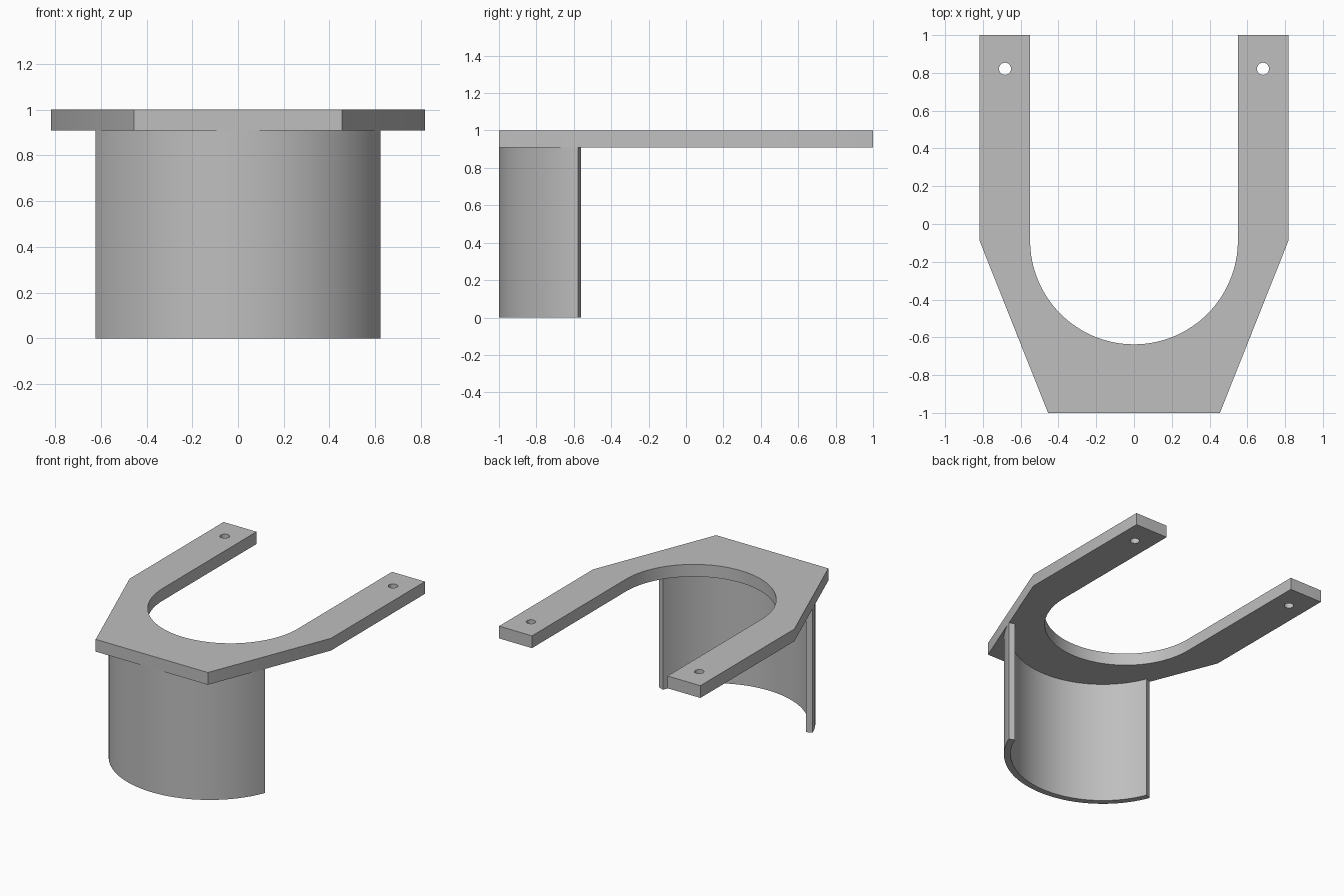
import bpy
import bmesh
from math import sin, cos, pi, radians

cube = bpy.data.objects.get("Cube")
if cube:
    bpy.data.objects.remove(cube, do_unlink=True)

# One plain grey for the whole bracket
GREY = (0.52, 0.52, 0.52, 1)
grey = bpy.data.materials.new("plain grey")
grey.use_nodes = True
grey.diffuse_color = GREY
grey.node_tree.nodes["Principled BSDF"].inputs["Base Color"].default_value = GREY

PLATE_BOTTOM, PLATE_TOP = 0.91, 1.0


def arc(cx, cy, r, start, end, steps):
    """Points along an arc, angles in degrees."""
    angles = [radians(start + (end - start) * i / steps) for i in range(steps + 1)]
    return [(cx + r * cos(a), cy + r * sin(a)) for a in angles]


def extruded(name, outlines, z0, z1):
    """Solid from closed outlines; inner outlines become holes."""
    curve = bpy.data.curves.new(name, "CURVE")
    curve.dimensions = "2D"
    curve.fill_mode = "BOTH"
    curve.extrude = (z1 - z0) / 2
    for points in outlines:
        spline = curve.splines.new("POLY")
        spline.points.add(len(points) - 1)
        for p, (x, y) in zip(spline.points, points):
            p.co = (x, y, 0, 1)
        spline.use_cyclic_u = True
    helper = bpy.data.objects.new(name + " outline", curve)
    bpy.context.collection.objects.link(helper)
    bpy.context.view_layer.update()
    mesh = bpy.data.meshes.new_from_object(
        helper.evaluated_get(bpy.context.evaluated_depsgraph_get()))
    bpy.data.objects.remove(helper, do_unlink=True)

    # Weld the caps to the walls and lift into place
    bm = bmesh.new()
    bm.from_mesh(mesh)
    bmesh.ops.remove_doubles(bm, verts=bm.verts, dist=1e-5)
    bmesh.ops.recalc_face_normals(bm, faces=bm.faces)
    bmesh.ops.translate(bm, verts=bm.verts, vec=(0, 0, (z0 + z1) / 2))
    bm.to_mesh(mesh)
    bm.free()
    mesh.name = name
    mesh.materials.clear()
    mesh.materials.append(grey)
    obj = bpy.data.objects.new(name, mesh)
    bpy.context.collection.objects.link(obj)
    bpy.ops.object.select_all(action="DESELECT")
    obj.select_set(True)
    bpy.context.view_layer.objects.active = obj
    bpy.ops.object.shade_smooth_by_angle(angle=radians(30))
    return obj


# Forked top plate: outer edge, then the rounded throat, with a bolt hole per arm
outer = [(0.55, 1), (0.817, 1), (0.817, -0.09), (0.455, -1),
         (-0.455, -1), (-0.817, -0.09), (-0.817, 1), (-0.55, 1)]
throat = arc(0, -0.087, 0.55, 180, 360, 64)
bolt_holes = [arc(side * 0.683, 0.822, 0.032, 0, 348.75, 31) for side in (-1, 1)]
extruded("fork_plate", [outer + throat] + bolt_holes, PLATE_BOTTOM, PLATE_TOP)

# Curved guard wall hanging below the front of the plate
RADIUS, WALL, END = 0.672, 0.045, 21.9
CENTRE_Y = RADIUS - 1
guard = (arc(0, CENTRE_Y, RADIUS, 180 + END, 360 - END, 72)
         + arc(0, CENTRE_Y, RADIUS - WALL, 360 - END, 180 + END, 72))
extruded("curved_guard", [guard], 0, PLATE_BOTTOM)
